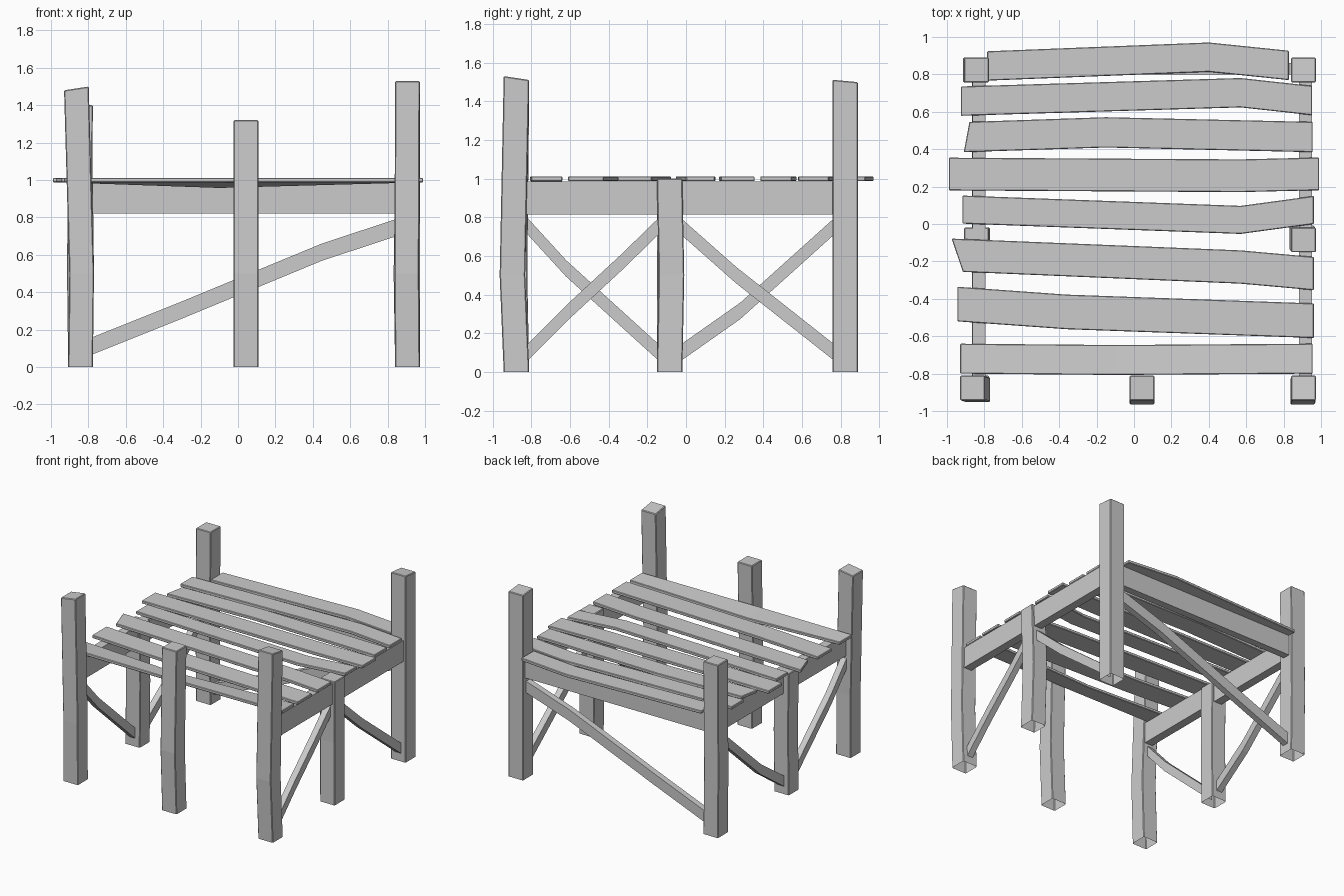
import bpy

if "Cube" in bpy.data.objects:
    bpy.data.objects.remove(bpy.data.objects["Cube"])

LEFT, RIGHT, FRONT, MIDDLE, BACK = -0.842, 0.906, -0.877, -0.085, 0.823
CORNERS = ((-1, -1), (1, -1), (1, 1), (-1, 1))


def loft(name, rings, cap_start=True, bevel=0.0):
    """Flat-sided bar through a list of four-point rings."""
    verts = [p for r in rings for p in r]
    faces = [(4 * i + k, 4 * i + (k + 1) % 4, 4 * i + 4 + (k + 1) % 4, 4 * i + 4 + k)
             for i in range(len(rings) - 1) for k in range(4)]
    e = len(verts)
    faces.append((e - 4, e - 3, e - 2, e - 1))
    if cap_start:
        faces.append((3, 2, 1, 0))
    me = bpy.data.meshes.new(name)
    me.from_pydata(verts, [], faces)
    ob = bpy.data.objects.new(name, me)
    bpy.context.collection.objects.link(ob)
    if bevel:
        m = ob.modifiers.new("worn_edges", "BEVEL")
        m.width, m.segments = bevel, 1
    return ob


def post(name, x, y, height, bulge_x=0, bulge_y=0, lean=0, slope_x=0, slope_y=0):
    """Square post, open below, bulging at mid height."""
    h = 0.066
    rows = [(0, x, y), (0.5, x + bulge_x, y + bulge_y), (height, x + lean, y)]
    rings = [[(cx + a * h, cy + b * h, z + (a * slope_x + b * slope_y) * (z == height))
              for a, b in CORNERS] for z, cx, cy in rows]
    loft(name, rings, cap_start=False, bevel=0.005)


def bar(name, axis, offset, path, height, t=0.05):
    """Rail or brace along axis 'x' or 'y'; path holds (distance, z centre)."""
    rings = []
    for s, z in path:
        ring = []
        for a, b in CORNERS:
            side, up = offset + a * t / 2, z + b * height / 2
            ring.append((s, side, up) if axis == 'x' else (side, s, up))
        # keep the faces pointing outwards for both directions
        rings.append(ring[::-1] if axis == 'y' else ring)
    loft(name, rings)


# Posts
post("front_left_post", LEFT, FRONT, 1.49, 0.006, -0.01, lean=-0.022, slope_x=0.01)
post("front_middle_post", 0.043, FRONT, 1.32, 0, -0.021)
post("front_right_post", RIGHT, FRONT, 1.52, -0.004, -0.021, slope_y=-0.01)
post("middle_left_post", LEFT, MIDDLE, 0.985, 0.006)
post("middle_right_post", RIGHT, MIDDLE, 1.0, -0.008, 0.01)
post("back_left_post", LEFT, BACK, 1.4, -0.006)
post("back_right_post", RIGHT, BACK, 1.505, slope_y=-0.006)

# Rails under the slats
for side, x in (("left", -0.828), ("right", 0.917)):
    bar(side + "_rail", 'y', x, [(FRONT, 0.9), (BACK, 0.9)], 0.17, 0.07)
bar("back_rail", 'x', 0.83, [(LEFT, 0.903), (RIGHT, 0.903)], 0.165, 0.06)

# Diagonal braces: high and low ends, slightly bent in between
HI, LO = 0.765, 0.09
bar("right_front_brace", 'y', RIGHT, [(-0.83, LO), (-0.6, 0.32), (-0.33, 0.57), (-0.13, HI)], 0.085)
bar("right_back_brace", 'y', RIGHT, [(-0.04, HI), (0.26, 0.5), (0.78, LO)], 0.085)
bar("left_front_brace", 'y', LEFT, [(-0.83, HI), (-0.62, 0.535), (-0.13, LO)], 0.085)
bar("left_back_brace", 'y', LEFT, [(-0.04, LO), (0.28, 0.315), (0.78, HI)], 0.085)
bar("back_brace", 'x', BACK, [(-0.8, 0.105), (-0.3, 0.305), (0.45, 0.615), (0.86, 0.75)], 0.092)

# Deck slats, front to back: x ends, bend x, then y at left end, bend and right end, width
slats = [
    (-0.93, 0.955, -0.1, -0.72, -0.727, -0.72, 0.16),
    (-0.945, 0.962, -0.36, -0.428, -0.47, -0.517, 0.185),
    (-0.945, 0.962, 0.57, -0.167, -0.23, -0.265, 0.178),
    (-0.917, 0.962, 0.57, 0.077, 0.022, 0.075, 0.15),
    (-0.99, 0.99, 0.57, 0.267, 0.258, 0.268, 0.175),
    (-0.895, 0.955, -0.15, 0.465, 0.49, 0.465, 0.162),
    (-0.925, 0.953, 0.57, 0.657, 0.702, 0.66, 0.157),
    (-0.785, 0.828, 0.4, 0.845, 0.892, 0.848, 0.157),
]
for i, (x0, x1, xm, y0, ym, y1, w) in enumerate(slats):
    rings = []
    for x, y in ((x0, y0), (xm, ym), (x1, y1)):
        skew = {2: -0.03, 5: 0.015}.get(i, 0) * (x == x0)
        sag = -0.03 * (i == 0 and x == xm)      # front slat dips at its rear edge
        back, front = (x + skew, y + w / 2), (x - skew, y - w / 2)
        rings.append([(*front, 0.987), (*back, 0.987 + sag),
                      (*back, 1.011 + sag), (*front, 1.011)])
    loft(f"deck_slat_{i + 1}", rings, bevel=0.004)
